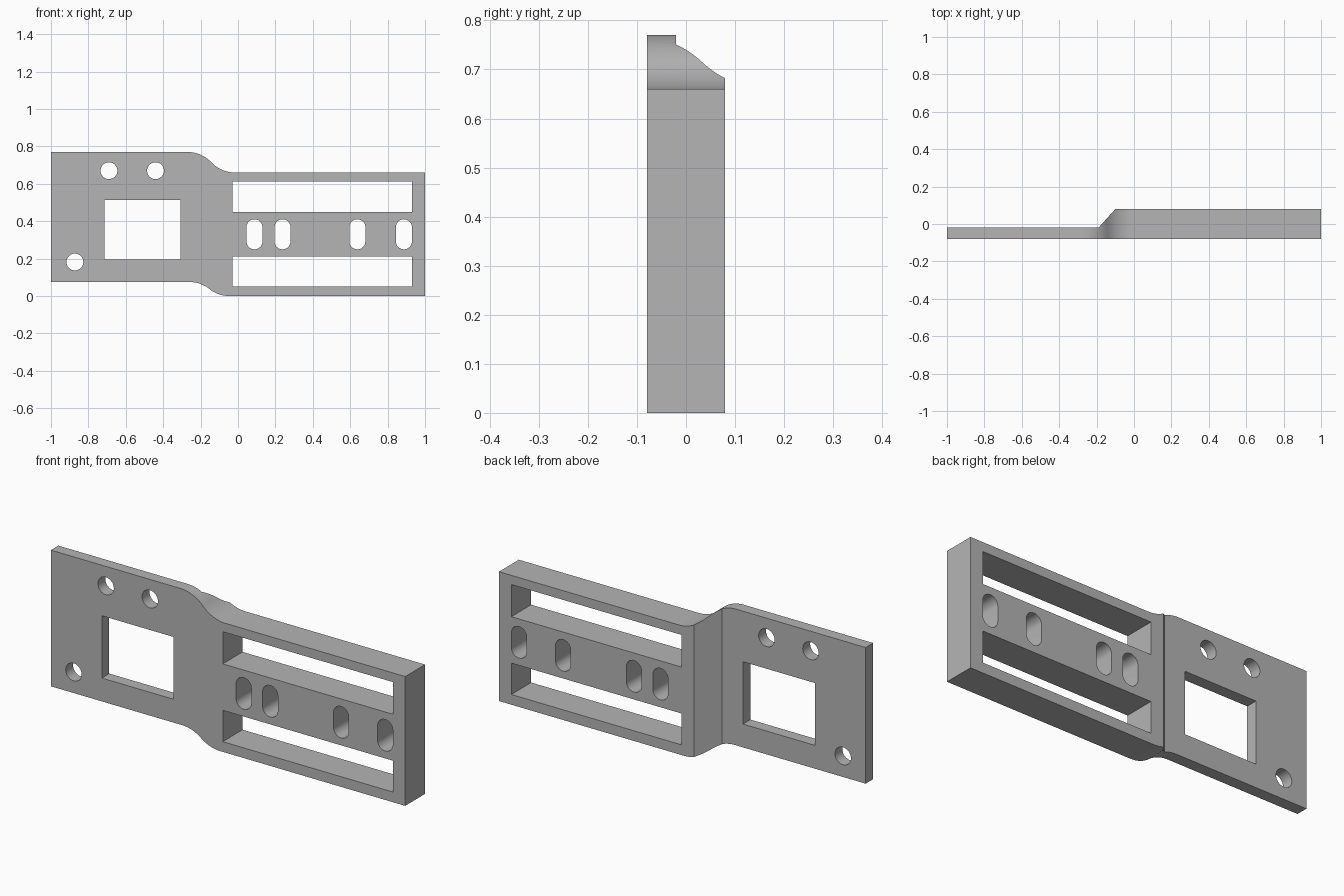
import bpy, bmesh, math
from mathutils import Vector

cube = bpy.data.objects.get("Cube")
if cube:
    bpy.data.objects.remove(cube, do_unlink=True)

FRONT, BACK, PLATE_BACK = -0.08, 0.08, -0.02

grey = bpy.data.materials.new("plain grey")
grey.use_nodes = True
grey.diffuse_color = (0.46, 0.46, 0.46, 1)
grey.node_tree.nodes["Principled BSDF"].inputs["Base Color"].default_value = (0.46, 0.46, 0.46, 1)


def s_curve(x0, z0, x1, z1, steps=12):
    """Two tangent arcs joining a level line at each end."""
    dx, dz = x1 - x0, z1 - z0
    r = (dx * dx + dz * dz) / (4 * abs(dz))
    sweep = 2 * math.atan2(abs(dz), dx)
    sign = math.copysign(1, dz)
    first = []
    for i in range(steps + 1):
        a = sweep * i / steps
        first.append((x0 + r * math.sin(a), z0 + sign * r * (1 - math.cos(a))))
    second = [(x0 + x1 - x, z0 + z1 - z) for x, z in reversed(first[:-1])]
    return first + second


def rect(x0, x1, z0, z1):
    return [(x0, z0), (x1, z0), (x1, z1), (x0, z1)]


def slot(x, z, r, straight=0.0, steps=16):
    """Round hole, stretched upright by the straight length."""
    pts = []
    for side in (0, 1):
        shift = straight / 2 if side == 0 else -straight / 2
        for i in range(steps + (1 if straight else 0)):
            a = math.pi * (side + i / steps)
            pts.append((x + r * math.cos(a), z + shift + r * math.sin(a)))
    return pts


def prism(bm, points, offset, direction):
    """Extrude a closed ring of 3D points."""
    face = bm.faces.new([bm.verts.new(p) for p in points])
    ext = bmesh.ops.extrude_face_region(bm, geom=[face])
    verts = [v for v in ext["geom"] if isinstance(v, bmesh.types.BMVert)]
    bmesh.ops.translate(bm, verts=verts, vec=Vector(direction) * offset)


def make_object(name, bm):
    bmesh.ops.recalc_face_normals(bm, faces=bm.faces[:])
    mesh = bpy.data.meshes.new(name)
    bm.to_mesh(mesh)
    bm.free()
    mesh.materials.append(grey)
    obj = bpy.data.objects.new(name, mesh)
    bpy.context.collection.objects.link(obj)
    return obj


def cut(target, cutter):
    cutter.hide_render = True
    mod = target.modifiers.new("cut", "BOOLEAN")
    mod.operation, mod.solver, mod.object = "DIFFERENCE", "EXACT", cutter
    bpy.ops.object.select_all(action="DESELECT")
    bpy.context.view_layer.objects.active = target
    target.select_set(True)
    bpy.ops.object.modifier_apply(modifier=mod.name)
    bpy.data.objects.remove(cutter, do_unlink=True)


# Bracket body: wide plate flowing into the deeper slotted frame
outline = [(-1, 0.77)] + s_curve(-0.27, 0.77, -0.015, 0.66) + [(1, 0.66), (1, 0)]
outline += s_curve(-0.26, 0.075, -0.045, 0)[::-1] + [(-1, 0.075)]
bm = bmesh.new()
prism(bm, [(x, FRONT, z) for x, z in outline], BACK - FRONT, (0, 1, 0))
bracket = make_object("mounting_bracket", bm)

# Relief behind the thin plate, ending in a slanted step
bm = bmesh.new()
slope = 0.09 / (BACK - PLATE_BACK)
relief = [(-1.2, PLATE_BACK), (-0.19, PLATE_BACK), (-0.1 + 0.1 * slope, BACK + 0.1), (-1.2, BACK + 0.1)]
prism(bm, [(x, y, -0.2) for x, y in relief], 1.2, (0, 0, 1))
cut(bracket, make_object("relief_cutter", bm))

# Windows, bolt holes and upright slots
openings = [rect(-0.713, -0.308, 0.194, 0.512),
            rect(-0.03, 0.93, 0.449, 0.613),
            rect(-0.03, 0.93, 0.052, 0.212)]
openings += [slot(x, z, 0.045) for x, z in ((-0.69, 0.67), (-0.441, 0.67), (-0.872, 0.182))]
openings += [slot(x, 0.33, 0.043, 0.075) for x in (0.088, 0.238, 0.638, 0.887)]
bm = bmesh.new()
for ring in openings:
    prism(bm, [(x, FRONT - 0.1, z) for x, z in ring], 0.4, (0, 1, 0))
cut(bracket, make_object("opening_cutter", bm))

bpy.ops.object.shade_smooth_by_angle(angle=math.radians(30))
